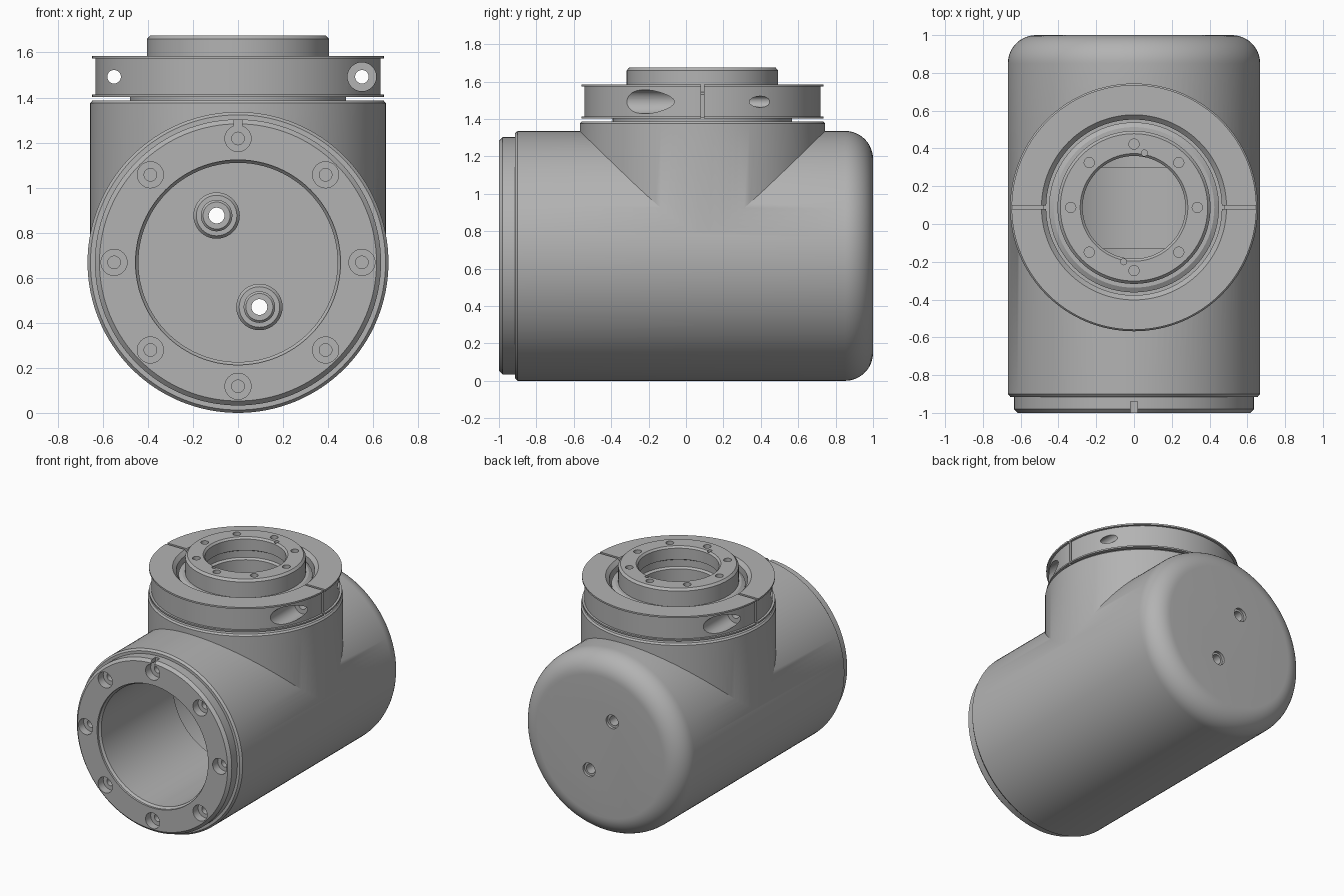
import bpy
import bmesh
import math
from mathutils import Vector

old = bpy.data.objects.get("Cube")
if old:
    bpy.data.objects.remove(old, do_unlink=True)

GREY = (0.45, 0.45, 0.45, 1)
metal = bpy.data.materials.new("machined grey")
metal.use_nodes = True
metal.diffuse_color = GREY
metal.node_tree.nodes["Principled BSDF"].inputs["Base Color"].default_value = GREY

AXIS_Z = 0.668      # height of the horizontal barrel axis
NECK_Y = 0.088      # position of the vertical neck axis


def add_object(name, bm):
    bmesh.ops.recalc_face_normals(bm, faces=bm.faces)
    mesh = bpy.data.meshes.new(name)
    bm.to_mesh(mesh)
    bm.free()
    mesh.materials.append(metal)
    ob = bpy.data.objects.new(name, mesh)
    bpy.context.collection.objects.link(ob)
    return ob


def lathe(name, profile, axis, center, ring=False, steps=96):
    """Revolve (radius, position) pairs; a ring profile closes on itself."""
    bm = bmesh.new()
    loops = []
    for r, h in profile:
        loop = []
        for i in range(steps):
            a = math.tau * i / steps
            u, v = r * math.cos(a), r * math.sin(a)
            p = Vector((u, v, h)) if axis == "Z" else Vector((u, h, v))
            loop.append(bm.verts.new(p + Vector(center)))
        loops.append(loop)
    pairs = list(zip(loops, loops[1:]))
    if ring:
        pairs.append((loops[-1], loops[0]))
    else:
        bm.faces.new(loops[0])
        bm.faces.new(loops[-1])
    for a, b in pairs:
        for i in range(steps):
            j = (i + 1) % steps
            bm.faces.new((a[i], a[j], b[j], b[i]))
    return add_object(name, bm)


def rod(r, start, end, axis, center, steps=32):
    return lathe("cutter", [(r, start), (r, end)], axis, center, steps=steps)


def block(center, size):
    bm = bmesh.new()
    bmesh.ops.create_cube(bm, size=1)
    for v in bm.verts:
        v.co = Vector(center) + Vector([c * s for c, s in zip(v.co, size)])
    return add_object("cutter", bm)


def combine(target, tool, operation="DIFFERENCE"):
    tool.hide_render = True
    mod = target.modifiers.new("shape", "BOOLEAN")
    mod.operation = operation
    mod.solver = "EXACT"
    mod.object = tool
    bpy.context.view_layer.objects.active = target
    bpy.ops.object.modifier_apply(modifier=mod.name)
    bpy.data.objects.remove(tool, do_unlink=True)


def around(radius, count=8):
    for i in range(count):
        a = math.tau * i / count
        yield radius * math.cos(a), radius * math.sin(a)


barrel = (0, 0, AXIS_Z)
neck = (0, NECK_Y, 0)

# Barrel with stepped front lip and rounded back
outline = [(0.615, -1), (0.635, -0.98), (0.635, -0.915), (0.655, -0.915), (0.668, -0.9)]
for i in range(13):
    a = math.pi / 2 * i / 12
    outline.append((0.518 + 0.15 * math.cos(a), 0.85 + 0.15 * math.sin(a)))
housing = lathe("tee_housing", outline, "Y", barrel, steps=128)

# Vertical neck joined to the barrel
combine(housing, lathe("neck", [(0.656, AXIS_Z), (0.656, 1.375), (0.646, 1.387)],
                       "Z", neck, steps=128), "UNION")

# Hollow interior and neck opening
cavity = [(0.455, -1.1), (0.455, -0.985), (0.442, -0.97), (0.442, -0.13), (0.55, -0.13),
          (0.55, 0.3), (0.442, 0.3), (0.442, 0.86)]
combine(housing, lathe("cavity", cavity, "Y", barrel))
combine(housing, rod(0.28, AXIS_Z, 1.5, "Z", neck, 96))

# Counterbored bolt holes in the front rim
for x, z in around(0.55):
    hole = [(0.058, -1.1), (0.058, -0.94), (0.028, -0.94), (0.028, -0.8)]
    combine(housing, lathe("cutter", hole, "Y", (x, 0, AXIS_Z + z), steps=32))

# Locating slot at the top of the lip
combine(housing, block((0, -0.98, AXIS_Z + 0.63), (0.035, 0.08, 0.05)))

# Two cable ports through the back wall with stepped bosses inside
for side, label in ((-1, "right"), (1, "left")):
    place = (side * 0.095, 0, AXIS_Z + 0.005 - side * 0.203)
    combine(housing, rod(0.05, 0.8, 1.1, "Y", place))
    boss = [(0.035, 0.98), (0.051, 0.98), (0.051, 0.87), (0.103, 0.87), (0.103, 0.8),
            (0.09, 0.785), (0.07, 0.785), (0.07, 0.72), (0.06, 0.71), (0.035, 0.71)]
    lathe(label + "_port_boss", boss, "Y", place, ring=True, steps=40)

# Output flange with stepped bore
flange = [(0.48, 1.375), (0.48, 1.41), (0.45, 1.41), (0.45, 1.53), (0.425, 1.545),
          (0.405, 1.545), (0.405, 1.66), (0.39, 1.676), (0.285, 1.676), (0.272, 1.663),
          (0.272, 1.58), (0.29, 1.57), (0.29, 1.52), (0.272, 1.51), (0.272, 1.375)]
output = lathe("output_flange", flange, "Z", neck, ring=True)
for x, y in around(0.335):
    combine(output, rod(0.027, 1.6, 1.8, "Z", (x, NECK_Y + y, 0), 24))
for s in (-1, 1):
    combine(output, rod(0.016, 1.62, 1.8, "Z", (s * 0.055, NECK_Y + s * 0.288, 0), 16))

# Split clamp ring with thin rims
clamp_profile = [(0.465, 1.402), (0.648, 1.402), (0.648, 1.413), (0.632, 1.413),
                 (0.632, 1.573), (0.648, 1.573), (0.648, 1.585), (0.49, 1.585),
                 (0.465, 1.56)]
clamp = lathe("clamp_ring", clamp_profile, "Z", neck, ring=True, steps=128)
for s in (-1, 1):
    place = (s * 0.55, NECK_Y, 1.492)
    # Clamp screw: clearance hole, counterbore on one side, and the split
    combine(clamp, rod(0.03, -0.8, 0.8, "Y", place))
    combine(clamp, rod(0.064, *sorted((-s * 0.12, -s * 0.8)), "Y", place))
    combine(clamp, block((s * 0.56, NECK_Y, 1.49), (0.3, 0.018, 0.3)))

# Smooth curved walls, crisp machined edges
for ob in bpy.context.scene.objects:
    ob.select_set(ob.type == "MESH")
bpy.context.view_layer.objects.active = housing
bpy.ops.object.shade_smooth_by_angle(angle=math.radians(30))
